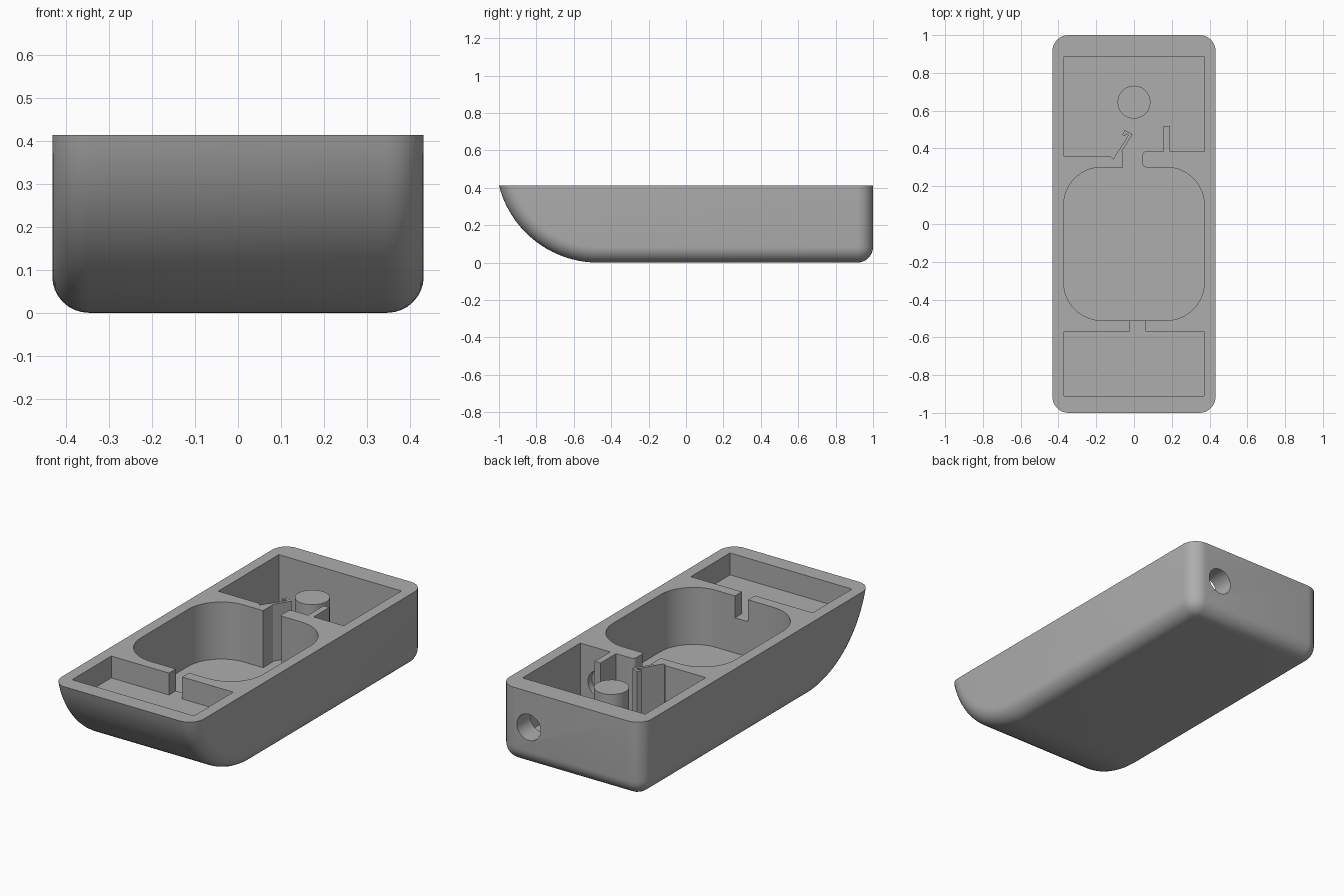
import bpy, bmesh, math

if "Cube" in bpy.data.objects:
    bpy.data.objects.remove(bpy.data.objects["Cube"])

H, W = 0.413, 0.432       # body height, half width
FLOOR = 0.10              # floor of the deep cavities

grey = bpy.data.materials.new("plain grey")
grey.diffuse_color = (0.42, 0.42, 0.42, 1)
grey.use_nodes = True
grey.node_tree.nodes["Principled BSDF"].inputs["Base Color"].default_value = grey.diffuse_color


def make(name, bm):
    bmesh.ops.recalc_face_normals(bm, faces=bm.faces[:])
    me = bpy.data.meshes.new(name)
    bm.to_mesh(me)
    bm.free()
    ob = bpy.data.objects.new(name, me)
    bpy.context.collection.objects.link(ob)
    me.materials.append(grey)
    return ob


def prism(name, pts, z0, z1):
    """Vertical prism over a plan outline."""
    bm = bmesh.new()
    face = bm.faces.new([bm.verts.new((x, y, z0)) for x, y in pts])
    top = bmesh.ops.extrude_face_region(bm, geom=[face])["geom"]
    bmesh.ops.translate(bm, verts=[v for v in top if isinstance(v, bmesh.types.BMVert)],
                        vec=(0, 0, z1 - z0))
    return make(name, bm)


def arc(cx, cy, r, a0, a1, n):
    return [(cx + r * math.cos(math.radians(a0 + (a1 - a0) * i / n)),
             cy + r * math.sin(math.radians(a0 + (a1 - a0) * i / n))) for i in range(n + 1)]


def smooth(ob):
    bpy.ops.object.select_all(action='DESELECT')
    ob.select_set(True)
    bpy.context.view_layer.objects.active = ob
    bpy.ops.object.shade_smooth_by_angle(angle=math.radians(30))


# Body: side profile with a curved bow, extruded across x
R = 0.547
end = 180 + math.degrees(math.asin((R - H) / R))
side = arc(-0.47, R, R, end, 270, 20)
side[0] = (-1.0, H)
side += [(1.0, 0.0), (1.0, H)]
bm = bmesh.new()
face = bm.faces.new([bm.verts.new((-W, y, z)) for y, z in side])
ext = bmesh.ops.extrude_face_region(bm, geom=[face])["geom"]
bmesh.ops.translate(bm, verts=[v for v in ext if isinstance(v, bmesh.types.BMVert)], vec=(2 * W, 0, 0))
bmesh.ops.recalc_face_normals(bm, faces=bm.faces[:])


def rounded(e):
    a, b = (v.co for v in e.verts)
    if min(a.z, b.z) > H - 1e-4:
        return False                                   # flat rim stays sharp
    return abs(a.x - b.x) < 1e-4 or (a.y > 0.99 and a.z < 1e-4)


bmesh.ops.bevel(bm, geom=[e for e in bm.edges if rounded(e)], offset=0.085, offset_type='OFFSET',
                segments=8, profile=0.5, affect='EDGES', clamp_overlap=False)
body = make("body", bm)

# Cutters: rounded main bay, back bay with passage and rib, front tray with notch
oval = (arc(0.172, 0.10, 0.2, 0, 90, 14) + arc(-0.172, 0.10, 0.2, 90, 180, 14)
        + arc(-0.172, -0.31, 0.2, 180, 270, 14) + arc(0.172, -0.31, 0.2, 270, 360, 14))
back = [(-0.372, 0.885), (-0.372, 0.36), (-0.125, 0.36), (-0.11, 0.345), (-0.085, 0.385),
        (-0.058, 0.385), (-0.058, 0.25), (0.065, 0.25), (0.065, 0.299)]
back += arc(0.065, 0.32, 0.02, 270, 180, 4) + arc(0.065, 0.365, 0.02, 180, 90, 4)
back += [(0.155, 0.385), (0.155, 0.52), (0.19, 0.52), (0.19, 0.385), (0.372, 0.385), (0.372, 0.885)]
tray = [(-0.37, -0.91), (0.37, -0.91), (0.37, -0.57), (0.06, -0.57), (0.06, -0.48),
        (-0.02, -0.48), (-0.02, -0.57), (-0.37, -0.57)]
cutters = [prism("main_bay_cutter", oval, FLOOR, 0.6),
           prism("back_bay_cutter", back, FLOOR, 0.6),
           prism("front_tray_cutter", tray, H - 0.12, 0.6)]

# Cable hole through the back wall, with a shallow socket in the wall opposite
hole = prism("cable_hole_cutter", arc(0, 0, 0.072, 0, 348.75, 31), 0, 0.77)
hole.rotation_euler = (math.radians(90), 0, 0)
hole.location = (0.254, 1.12, 0.217)
cutters.append(hole)

for c in cutters:
    c.hide_render = True
    m = body.modifiers.new(c.name, 'BOOLEAN')
    m.operation, m.solver, m.object = 'DIFFERENCE', 'EXACT', c
bpy.context.view_layer.update()
dg = bpy.context.evaluated_depsgraph_get()
cut = bpy.data.meshes.new_from_object(body.evaluated_get(dg))
body.modifiers.clear()
body.data = cut
for c in cutters:
    bpy.data.objects.remove(c)
smooth(body)

# Round post and hooked spring arm in the back bay
smooth(prism("post", arc(0, 0.645, 0.087, 0, 352.5, 47), FLOOR - 0.01, 0.37))
arm = [(-0.13, 0.312), (-0.115, 0.303), (-0.008, 0.475), (-0.05, 0.497), (-0.062, 0.472),
       (-0.048, 0.465), (-0.042, 0.477), (-0.03, 0.47)]
smooth(prism("spring_arm", arm, FLOOR - 0.01, H - 0.001))
